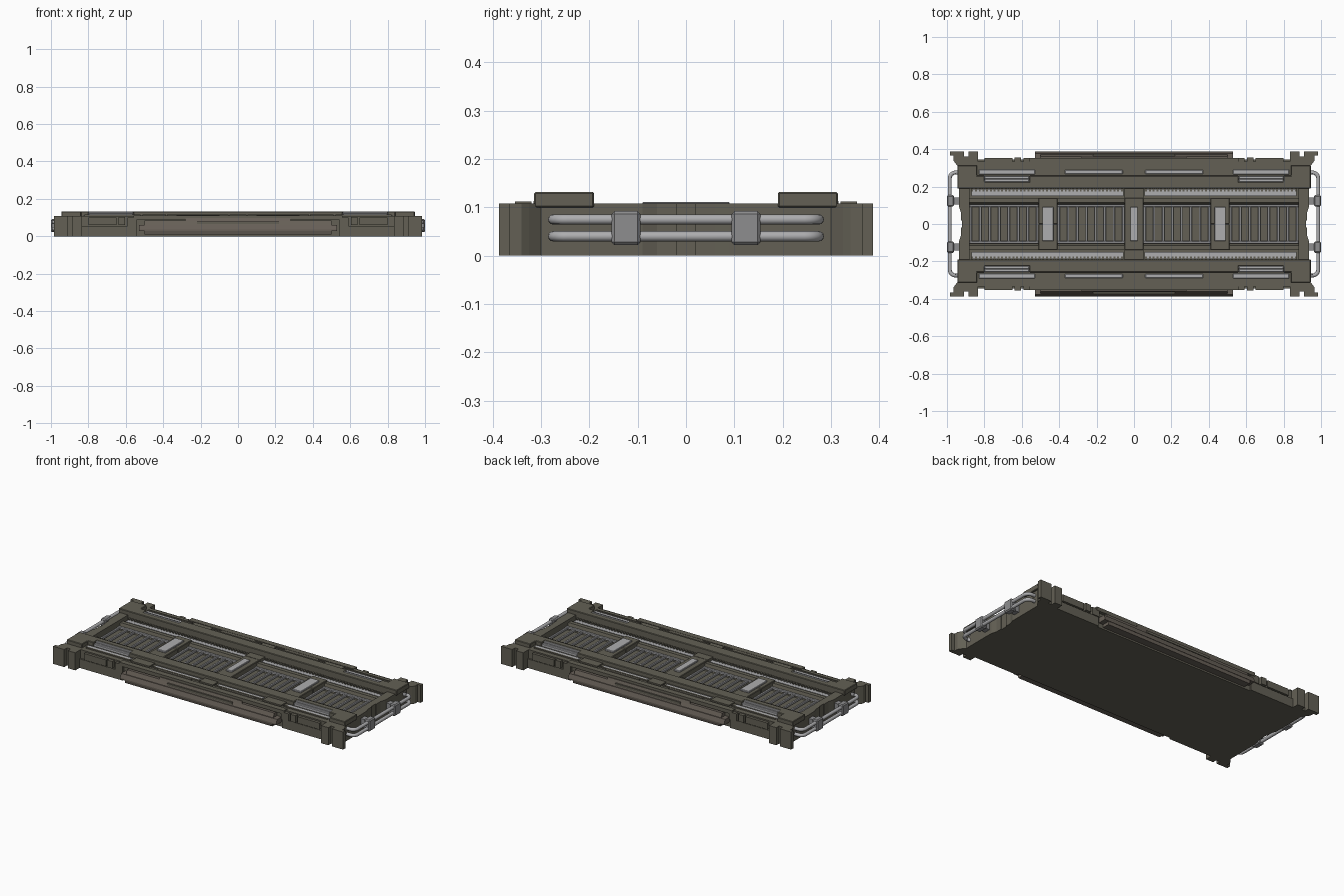
import bpy, bmesh, math
from mathutils import Vector, Matrix

if "Cube" in bpy.data.objects:
    bpy.data.objects.remove(bpy.data.objects["Cube"])


def mat(name, c):
    m = bpy.data.materials.new(name)
    m.diffuse_color = (*c, 1)
    m.use_nodes = True
    m.node_tree.nodes["Principled BSDF"].inputs["Base Color"].default_value = m.diffuse_color
    return m


OLIVE = mat("olive_metal", (0.125, 0.117, 0.09))
BROWN = mat("brown_plate", (0.135, 0.115, 0.095))
LIGHT = mat("light_steel", (0.42, 0.42, 0.43))
GREY = mat("mid_grey_steel", (0.27, 0.27, 0.275))


def finish(name, bm, m, bevel=0, smooth=False):
    bmesh.ops.recalc_face_normals(bm, faces=bm.faces)
    me = bpy.data.meshes.new(name)
    bm.to_mesh(me)
    bm.free()
    me.materials.append(m)
    o = bpy.data.objects.new(name, me)
    bpy.context.collection.objects.link(o)
    if bevel:
        b = o.modifiers.new("bevel", 'BEVEL')
        b.width = bevel
        b.segments = 1
        b.limit_method = 'ANGLE'
    if smooth:
        me.shade_smooth()
    return o


def box(bm, x0, x1, y0, y1, z0, z1):
    mtx = Matrix.Translation(((x0 + x1) / 2, (y0 + y1) / 2, (z0 + z1) / 2)) @ \
        Matrix.Diagonal((abs(x1 - x0), abs(y1 - y0), abs(z1 - z0), 1))
    bmesh.ops.create_cube(bm, size=1, matrix=mtx)


def prism(bm, pts, vec):
    f = bm.faces.new([bm.verts.new(p) for p in pts])
    r = bmesh.ops.extrude_face_region(bm, geom=[f])
    bmesh.ops.translate(bm, vec=vec, verts=[v for v in r['geom'] if isinstance(v, bmesh.types.BMVert)])


def plan(bm, pts, z0, z1):
    prism(bm, [(x, y, z0) for x, y in pts], (0, 0, z1 - z0))


def boxes(name, m, dims, sx=(1, -1), sy=(1, -1), bevel=0):
    """Boxes repeated by mirroring across x and/or y."""
    bm = bmesh.new()
    for d in dims:
        for a in sx:
            for b in sy:
                box(bm, a * d[0], a * d[1], b * d[2], b * d[3], d[4], d[5])
    return finish(name, bm, m, bevel)


# hull: floor slab and upper rim share one corner-notched outline
quarter = [(0.92, 0.02), (0.925, 0.02), (0.925, 0.06), (0.935, 0.09), (0.935, 0.30),
           (0.955, 0.325), (0.965, 0.34), (0.965, 0.365), (0.985, 0.365), (0.985, 0.387),
           (0.91, 0.387), (0.91, 0.36), (0.885, 0.36), (0.885, 0.387), (0.835, 0.387), (0.835, 0.335)]
half = quarter + [(-x, y) for x, y in reversed(quarter)]
bm = bmesh.new()
plan(bm, half + [(x, -y) for x, y in reversed(half)], 0, 0.05)
finish("floor_slab", bm, OLIVE)
bm = bmesh.new()
for s in (1, -1):
    ring = [(0.88, 0), (0.92, 0)] + half + [(-0.92, 0), (-0.88, 0), (-0.88, 0.19), (0.88, 0.19)]
    plan(bm, [(x, s * y) for x, y in ring], 0.05, 0.108)
finish("upper_rim", bm, OLIVE)

# side wall panels and small fittings
boxes("side_wall_panel", OLIVE, [(0.54, 0.835, 0.33, 0.346, 0.0, 0.055),
                                 (0.54, 0.59, 0.33, 0.352, 0.055, 0.1),
                                 (0.605, 0.64, 0.33, 0.356, 0.06, 0.104),
                                 (0.65, 0.80, 0.33, 0.352, 0.06, 0.1)])

# raised rails with notches for the bars
rail = [(0.0, 0.258), (0.56, 0.258), (0.56, 0.225), (0.80, 0.225), (0.80, 0.258),
        (0.84, 0.258), (0.84, 0.314), (0.945, 0.314), (0.945, 0.19)]
rail = rail + [(-x, y) for x, y in reversed(rail[1:])]
bm = bmesh.new()
for s in (1, -1):
    plan(bm, [(x, s * y) for x, y in rail], 0.1, 0.132)
finish("side_rail", bm, OLIVE, 0.003)

# light bars beside the rails
boxes("rail_bar", LIGHT, [(0.56, 0.80, 0.225, 0.24, 0.1, 0.131),
                          (0.56, 0.80, 0.24, 0.257, 0.1, 0.124)], bevel=0.003)
boxes("ledge_strip", LIGHT, [(0.53, 0.83, 0.265, 0.292, 0.1, 0.112),
                             (0.06, 0.37, 0.268, 0.29, 0.1, 0.112)], bevel=0.003)
boxes("ledge_lip", OLIVE, [(0.52, 0.82, 0.294, 0.304, 0.1, 0.115),
                           (0.05, 0.38, 0.292, 0.302, 0.1, 0.115),
                           (0.10, 0.33, 0.302, 0.316, 0.1, 0.113),
                           (0.385, 0.51, 0.258, 0.31, 0.1, 0.116),
                           (-0.045, 0.045, 0.258, 0.31, 0.1, 0.116)])

# sloped centre plates on both long sides
bm = bmesh.new()
for s in (1, -1):
    for w, prof in ((0.53, [(0.33, 0.028), (0.387, 0.028), (0.387, 0.036), (0.378, 0.06), (0.33, 0.06)]),
                    (0.50, [(0.33, 0.01), (0.38, 0.01), (0.385, 0.03), (0.362, 0.085), (0.33, 0.085)]),
                    (0.28, [(0.33, 0.08), (0.364, 0.08), (0.358, 0.097), (0.33, 0.097)])):
        prism(bm, [(-w, s * y, z) for y, z in prof], (2 * w, 0, 0))
finish("side_centre_plate", bm, BROWN)
boxes("side_slot_bar", OLIVE, [(-0.22, 0.22, 0.34, 0.373, 0.066, 0.08)], sx=(1,))
boxes("side_top_band", OLIVE, [(-0.56, 0.56, 0.32, 0.354, 0.09, 0.112)], sx=(1,))

# cross members in the bay, each with a light pad
boxes("cross_member", OLIVE, [(0.41, 0.51, 0, 0.14, 0.05, 0.1)], bevel=0.003)
boxes("centre_cross_member", OLIVE, [(-0.05, 0.05, -0.14, 0.14, 0.05, 0.1)], (1,), (1,), 0.003)
boxes("cross_pad", LIGHT, [(0.43, 0.49, -0.09, 0.09, 0.1, 0.111)], sy=(1,), bevel=0.002)
boxes("centre_pad", LIGHT, [(-0.02, 0.02, -0.09, 0.09, 0.1, 0.111)], (1,), (1,), 0.002)

# four ladder panels: sloped frames, long bars and rungs
frame, ladder = bmesh.new(), bmesh.new()
for x0, x1 in ((0.05, 0.41), (0.51, 0.88)):
    for sx in (1, -1):
        for sy in (1, -1):
            prof = [(0.102, 0.05), (0.115, 0.09), (0.14, 0.09), (0.14, 0.05)]
            prism(frame, [(sx * x0, sy * y, z) for y, z in prof], (sx * (x1 - x0), 0, 0))
            box(ladder, sx * x0, sx * x1, sy * 0.092, sy * 0.104, 0.062, 0.076)
        n = 8
        for i in range(n):
            x = sx * (x0 + 0.008 + (x1 - x0 - 0.016) * i / (n - 1))
            box(ladder, x - 0.006, x + 0.006, -0.098, 0.098, 0.06, 0.074)
finish("panel_frame", frame, OLIVE)
finish("panel_ladder", ladder, LIGHT, 0.002)

# toothed racks along the bay edges
boxes("rack_strip", LIGHT, [(0.055, 0.87, 0.15, 0.186, 0.05, 0.086)])
bm = bmesh.new()
for i in range(41):
    for sx in (1, -1):
        for sy in (1, -1):
            x = sx * (0.065 + i * 0.02)
            box(bm, x - 0.005, x + 0.005, sy * 0.174, sy * 0.19, 0.05, 0.094)
finish("rack_teeth", bm, OLIVE)
boxes("rack_gap_block", OLIVE, [(-0.05, 0.05, 0.14, 0.19, 0.05, 0.1)], sx=(1,))


# end handrails: two bent tubes and clamps at each end
def tube(name, s, z):
    pts = [(0.92, -0.275), (0.955, -0.275)]
    for k in range(7):
        a = math.pi / 2 * k / 6
        pts.append((0.955 + 0.03 * math.sin(a), -0.245 - 0.03 * math.cos(a)))
    pts += [(x, -y) for x, y in reversed(pts)]
    bm = bmesh.new()
    prev = None
    P = [Vector((s * x, y, z)) for x, y in pts]
    for i, p in enumerate(P):
        t = (P[min(i + 1, len(P) - 1)] - P[max(i - 1, 0)]).normalized()
        side = t.cross(Vector((0, 0, 1)))
        loop = []
        for k in range(12):
            a = math.tau * k / 12
            loop.append(bm.verts.new(p + 0.0105 * (side * math.cos(a) + Vector((0, 0, math.sin(a))))))
        if prev:
            for k in range(12):
                bm.faces.new((prev[k], prev[k - 1], loop[k - 1], loop[k]))
        prev = loop
    finish(name, bm, LIGHT, smooth=True)


for s in (1, -1):
    for z in (0.04, 0.075):
        tube("end_tube", s, z)
boxes("tube_clamp", GREY, [(0.962, 1.0, 0.094, 0.154, 0.022, 0.092)], bevel=0.006)
boxes("clamp_bracket", GREY, [(0.92, 0.965, 0.105, 0.143, 0.03, 0.085)])
